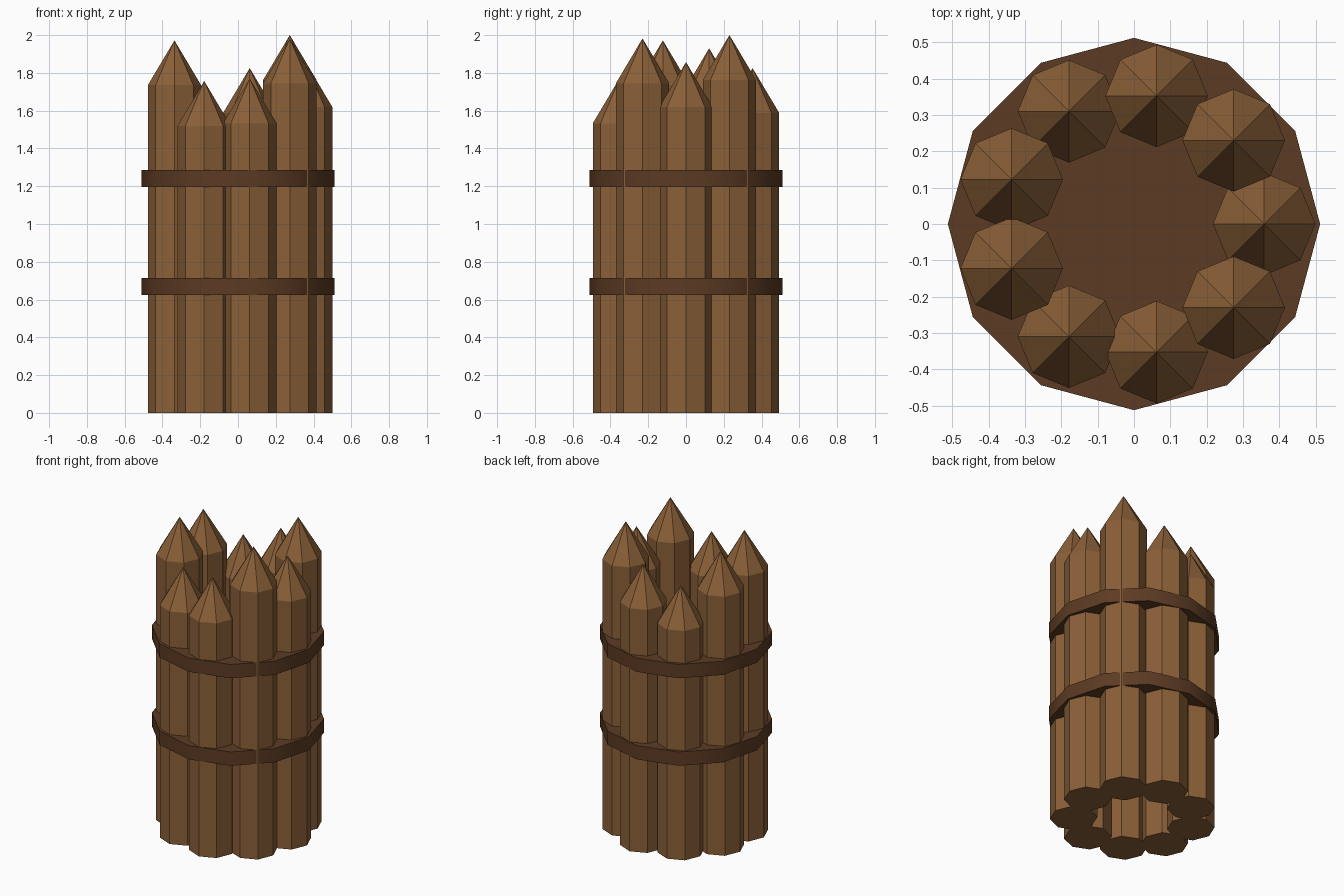
import bpy, bmesh
from math import radians, cos, sin
from mathutils import Matrix

cube = bpy.data.objects.get("Cube")
if cube:
    bpy.data.objects.remove(cube, do_unlink=True)


def make_material(name, color):
    mat = bpy.data.materials.new(name)
    mat.use_nodes = True
    mat.diffuse_color = color
    bsdf = next(n for n in mat.node_tree.nodes if n.type == "BSDF_PRINCIPLED")
    bsdf.inputs["Base Color"].default_value = color
    return mat


log_wood = make_material("log_wood", (0.258, 0.117, 0.040, 1))
band_brown = make_material("dark_band", (0.107, 0.043, 0.017, 1))


def add_prism(name, sides, radius, bottom, top, xy, material, tip=0):
    """Upright prism; a tip height above zero raises its top into a point."""
    bm = bmesh.new()
    bmesh.ops.create_cone(
        bm, cap_ends=True, segments=sides, radius1=radius, radius2=radius,
        depth=top - bottom,
        matrix=Matrix.Translation((*xy, (top + bottom) / 2)))
    if tip:
        cap = [f for f in bm.faces if f.normal.z > 0.9]
        point = bmesh.ops.poke(bm, faces=cap)["verts"][0]
        point.co.z += tip
    mesh = bpy.data.meshes.new(name)
    bm.to_mesh(mesh)
    bm.free()
    mesh.materials.append(material)
    obj = bpy.data.objects.new(name, mesh)
    bpy.context.collection.objects.link(obj)
    return obj


# Ring of sharpened logs, counter-clockwise from +x
RING, LOG_RADIUS, TIP = 0.358, 0.141, 0.237
peaks = [1.857, 2.0, 1.825, 1.735, 1.93, 1.972, 1.757, 1.77, 1.982]
for i, peak in enumerate(peaks):
    angle = radians(360 / len(peaks) * i)
    add_prism(f"log_{i + 1}", 8, LOG_RADIUS, 0, peak - TIP,
              (RING * cos(angle), RING * sin(angle)), log_wood, TIP)

# Two solid binding bands
for name, bottom in (("lower_band", 0.625), ("upper_band", 1.197)):
    band = add_prism(name, 12, 0.512, bottom, bottom + 0.09, (0, 0), band_brown)
    bpy.ops.object.select_all(action="DESELECT")
    band.select_set(True)
    bpy.context.view_layer.objects.active = band
    bpy.ops.object.shade_smooth_by_angle(angle=radians(35))
